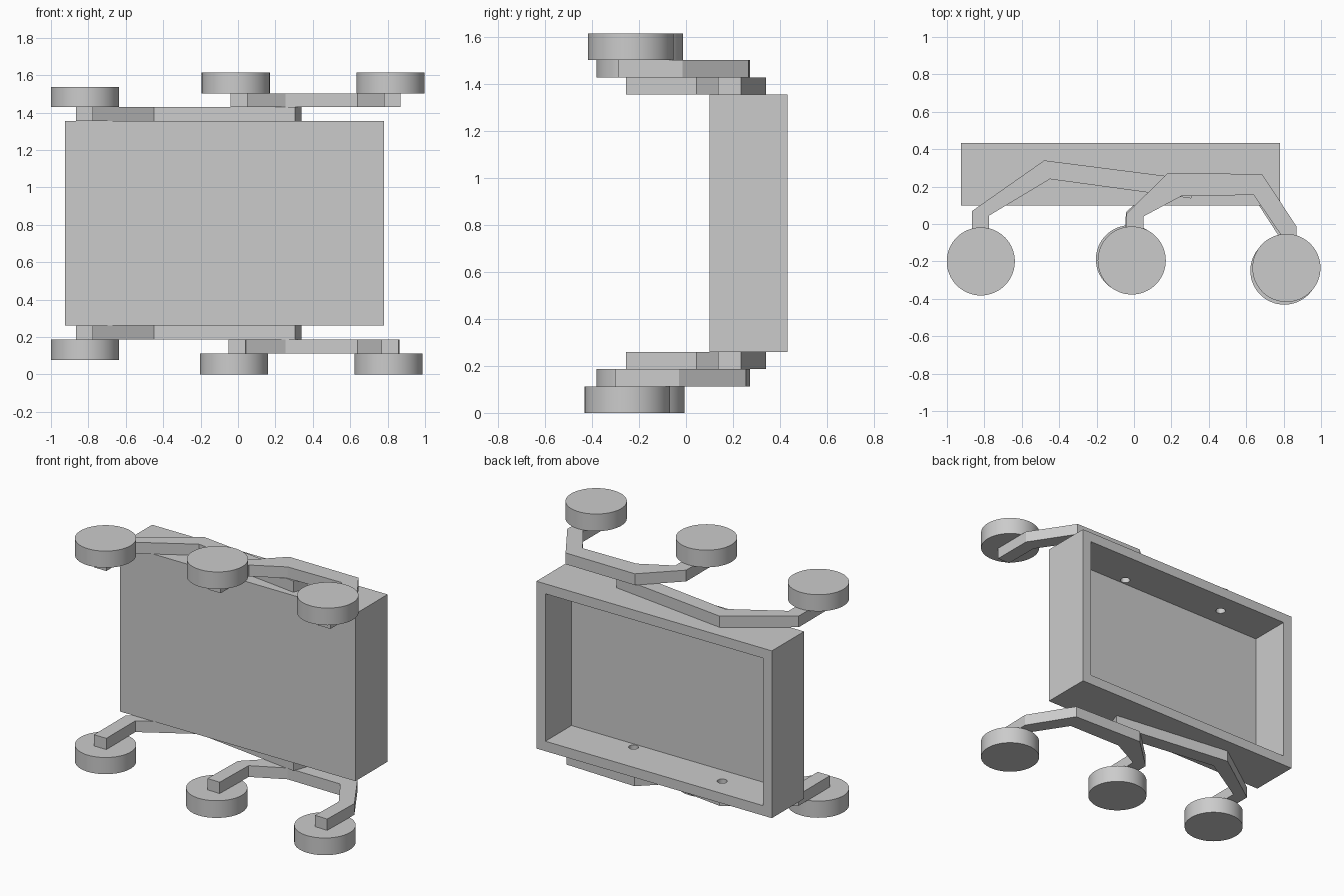
import bpy
import bmesh
from mathutils import Matrix, Vector

cube = bpy.data.objects.get("Cube")
if cube:
    bpy.data.objects.remove(cube, do_unlink=True)

grey = bpy.data.materials.new("light_grey")
grey.use_nodes = True
COLOUR = (0.6, 0.6, 0.6, 1)
grey.diffuse_color = COLOUR
grey.node_tree.nodes["Principled BSDF"].inputs["Base Color"].default_value = COLOUR

PIVOT = Vector((0.24, 0.2, 0))
ROCKER_PIVOT = Vector((-0.465, 0.29, 0))
WHEEL_RADIUS = 0.182


def finish(name, bm):
    bmesh.ops.recalc_face_normals(bm, faces=bm.faces)
    mesh = bpy.data.meshes.new(name)
    bm.to_mesh(mesh)
    bm.free()
    mesh.materials.append(grey)
    obj = bpy.data.objects.new(name, mesh)
    bpy.context.collection.objects.link(obj)
    return obj


def box(name, low, high):
    low, high = Vector(low), Vector(high)
    bm = bmesh.new()
    bmesh.ops.create_cube(bm, size=1)
    bmesh.ops.scale(bm, vec=high - low, verts=bm.verts)
    bmesh.ops.translate(bm, vec=(low + high) / 2, verts=bm.verts)
    return finish(name, bm)


def cylinder(name, x, y, z0, z1, radius, segments=64):
    bm = bmesh.new()
    bmesh.ops.create_cone(bm, cap_ends=True, segments=segments, radius1=radius,
                          radius2=radius, depth=z1 - z0)
    bmesh.ops.translate(bm, vec=(x, y, (z0 + z1) / 2), verts=bm.verts)
    return finish(name, bm)


def arm(name, outline, z0, z1, turn):
    # flat bar: outline in plan, extruded upward
    bm = bmesh.new()
    face = bm.faces.new([bm.verts.new((x, y, z0)) for x, y in outline])
    out = bmesh.ops.extrude_face_region(bm, geom=[face])
    top = [v for v in out["geom"] if isinstance(v, bmesh.types.BMVert)]
    bmesh.ops.translate(bm, vec=(0, 0, z1 - z0), verts=top)
    bmesh.ops.rotate(bm, cent=PIVOT, matrix=turn, verts=bm.verts)
    return finish(name, bm)


def wheel(name, x, y, z0, z1, turn):
    p = turn @ (Vector((x, y, 0)) - PIVOT) + PIVOT
    obj = cylinder(name, p.x, p.y, z0, z1, WHEEL_RADIUS)
    bpy.ops.object.select_all(action="DESELECT")
    obj.select_set(True)
    bpy.context.view_layer.objects.active = obj
    bpy.ops.object.shade_smooth_by_angle()


def cut(target, cutter):
    mod = target.modifiers.new(cutter.name, "BOOLEAN")
    mod.operation = "DIFFERENCE"
    mod.solver = "EXACT"
    mod.object = cutter
    bpy.context.view_layer.objects.active = target
    bpy.ops.object.modifier_apply(modifier=mod.name)
    bpy.data.objects.remove(cutter, do_unlink=True)


# Open tray body with pivot holes through both side walls
body = box("body_tray", (-0.925, 0.1, 0.26), (0.78, 0.433, 1.355))
cut(body, box("cavity_cutter", (-0.86, 0.163, 0.325), (0.715, 0.6, 1.29)))
for p in (PIVOT, ROCKER_PIVOT):
    cut(body, cylinder("hole_cutter", p.x, p.y, 0.1, 1.5, 0.03, 32))

# Plan outlines of the two bent arms
ROCKER = [(-0.865, -0.255), (-0.775, -0.255), (-0.775, 0.045), (-0.45, 0.24),
          (0.305, 0.137), (0.34, 0.235), (-0.48, 0.34), (-0.865, 0.07)]
BOGIE = [(-0.04, -0.25), (0.05, -0.25), (0.05, 0.04), (0.255, 0.15),
         (0.64, 0.155), (0.78, -0.05), (0.78, -0.287), (0.87, -0.287),
         (0.87, -0.015), (0.685, 0.267), (0.18, 0.272), (-0.04, 0.055)]

# Suspension on both sides: arms stack outward, the lower bogie is slightly turned
MID = 0.8075
for side, sign, angle in (("upper", 1, 0), ("lower", -1, -0.025)):
    still = Matrix.Identity(3)
    turn = Matrix.Rotation(angle, 3, "Z")

    def span(a, b):
        return sorted((MID + sign * a, MID + sign * b))

    arm(side + "_rocker_arm", ROCKER, *span(0.5475, 0.621), still)
    arm(side + "_bogie_arm", BOGIE, *span(0.621, 0.695), turn)
    wheel(side + "_rear_wheel", -0.819, -0.2, *span(0.621, 0.73), still)
    wheel(side + "_middle_wheel", -0.012, -0.195, *span(0.695, 0.8075), turn)
    wheel(side + "_front_wheel", 0.815, -0.235, *span(0.695, 0.8075), turn)
